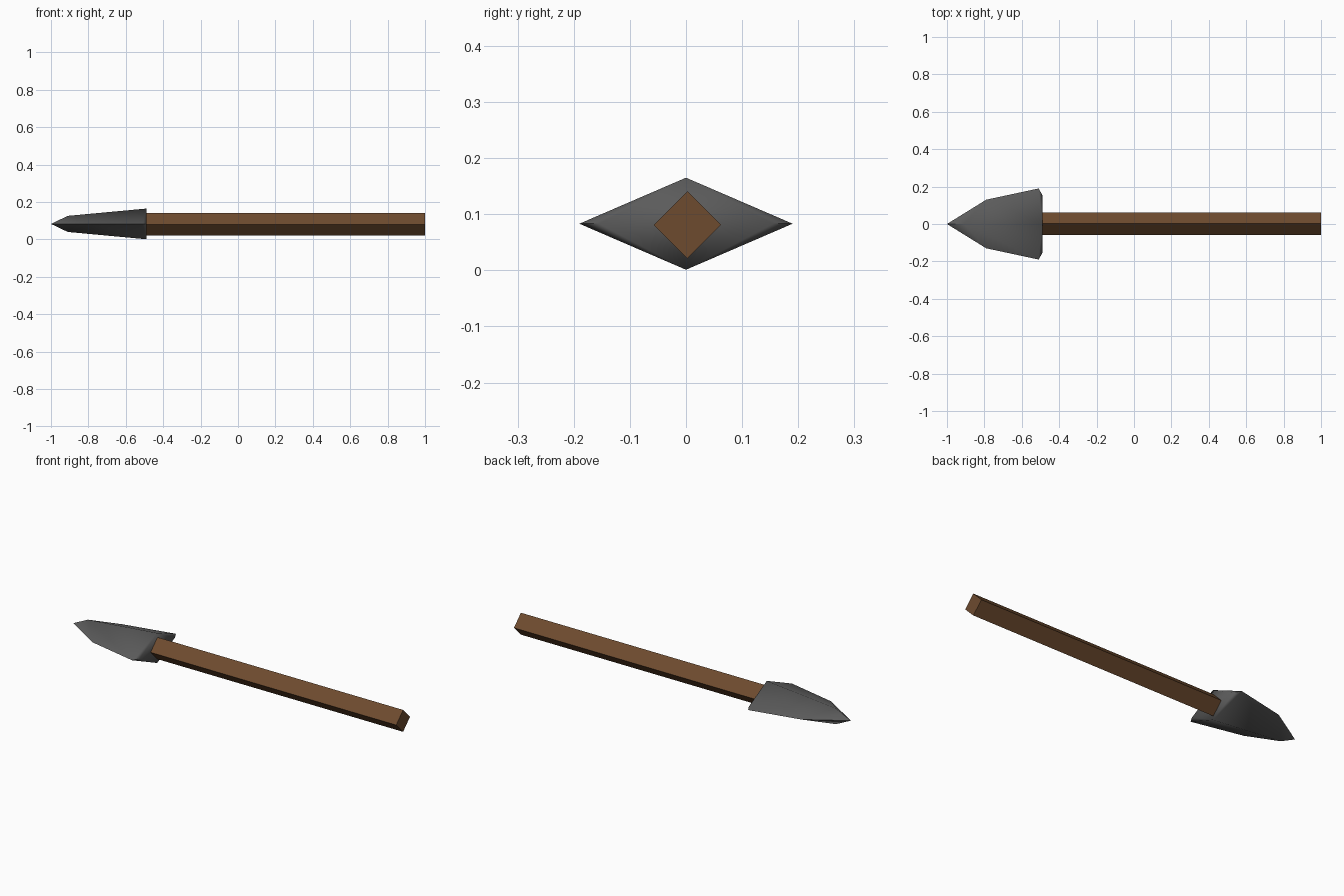
import bpy, bmesh, math

if "Cube" in bpy.data.objects:
    bpy.data.objects.remove(bpy.data.objects["Cube"])


def material(name, rgb):
    m = bpy.data.materials.new(name)
    m.diffuse_color = (*rgb, 1)
    m.use_nodes = True
    m.node_tree.nodes["Principled BSDF"].inputs["Base Color"].default_value = m.diffuse_color
    return m


def make(name, bm, mat):
    bmesh.ops.recalc_face_normals(bm, faces=bm.faces)
    me = bpy.data.meshes.new(name)
    bm.to_mesh(me)
    bm.free()
    me.materials.append(mat)
    ob = bpy.data.objects.new(name, me)
    bpy.context.collection.objects.link(ob)
    return ob


stone = material("grey stone", (0.105, 0.105, 0.105))
wood = material("brown wood", (0.155, 0.07, 0.028))
ZC = 0.083

# Spear head: tip, two diamond rings (ridge and side points staggered in x)
bm = bmesh.new()
tip = bm.verts.new((-1, 0, ZC))


def ring(side_x, y, ridge_x, z):
    return [bm.verts.new(p) for p in ((side_x, y, ZC), (ridge_x, 0, ZC + z),
                                      (side_x, -y, ZC), (ridge_x, 0, ZC - z))]


front = ring(-0.79, 0.13, -0.91, 0.043)
back = ring(-0.51, 0.19, -0.49, 0.082)
for i in range(4):
    j = (i + 1) % 4
    bm.faces.new((tip, front[i], front[j]))
    # split so the side edge keeps a clean blade line
    bm.faces.new((front[i], back[i], back[j]))
    bm.faces.new((front[i], back[j], front[j]))

# Flat back with chamfered side corners
left, top, right, bottom = back
inner = {v: bm.verts.new((-0.49, s * 0.155, ZC)) for v, s in ((left, 1), (right, -1))}
for v, n in inner.items():
    bm.faces.new((v, n, top))
    bm.faces.new((v, n, bottom))
bm.faces.new((top, inner[left], bottom, inner[right]))
head = make("spear_head", bm, stone)

# Shaft: square bar standing on its edge
bm = bmesh.new()
ends = [[bm.verts.new((x, 0.0025 + 0.06 * math.cos(k * math.pi / 2),
                       0.081 + 0.06 * math.sin(k * math.pi / 2))) for k in range(4)]
        for x in (-0.52, 1.0)]
for k in range(4):
    n = (k + 1) % 4
    bm.faces.new((ends[0][k], ends[0][n], ends[1][n], ends[1][k]))
for e in ends:
    bm.faces.new(e)
make("shaft", bm, wood)

# Soft shading on the blade
bpy.context.view_layer.objects.active = head
head.select_set(True)
bpy.ops.object.shade_smooth_by_angle(angle=math.radians(60))
